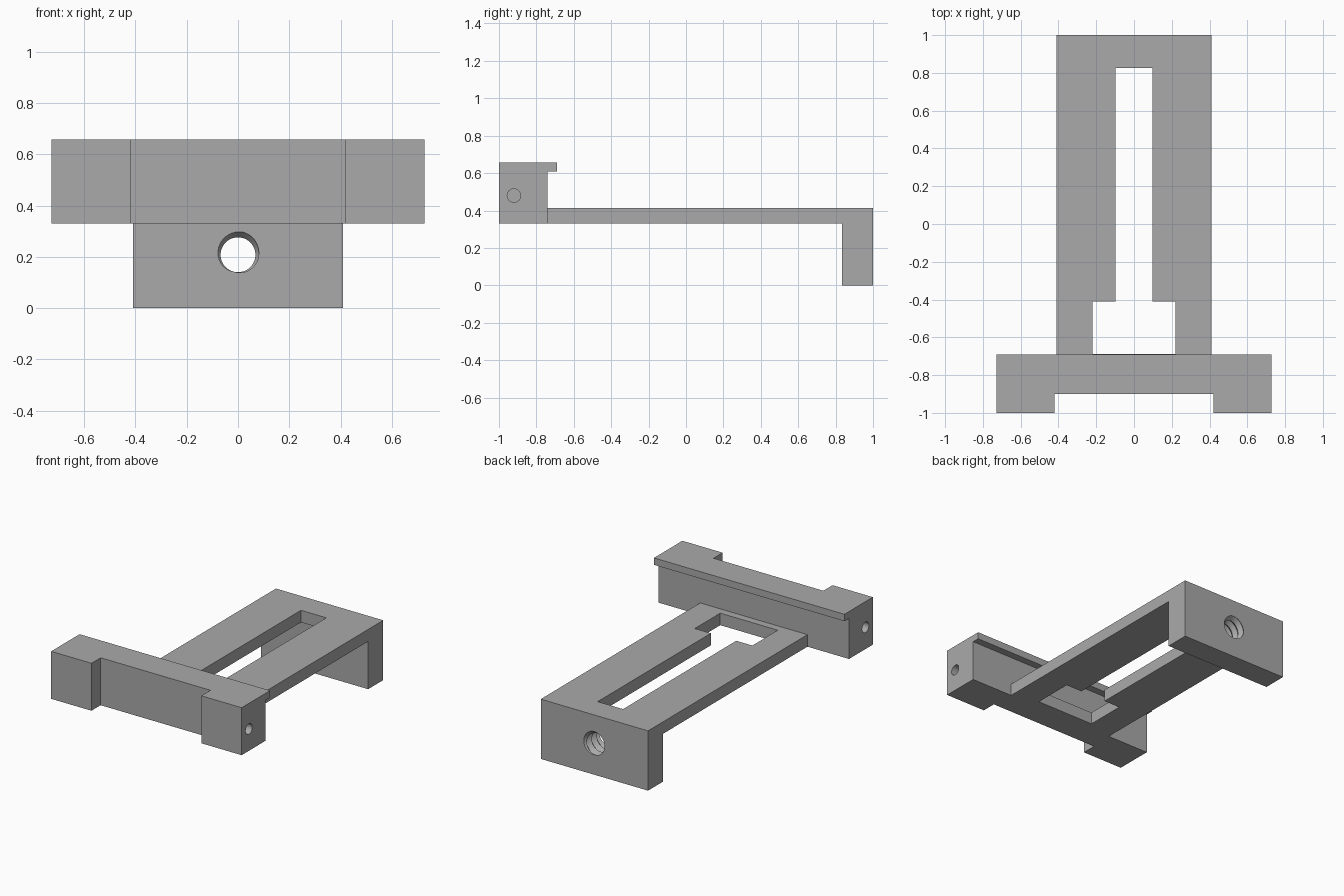
import bpy, bmesh, math
from mathutils import Matrix

if "Cube" in bpy.data.objects:
    bpy.data.objects.remove(bpy.data.objects["Cube"])

grey = bpy.data.materials.new("plain grey")
grey.diffuse_color = (0.4, 0.4, 0.4, 1)
grey.use_nodes = True
grey.node_tree.nodes["Principled BSDF"].inputs["Base Color"].default_value = grey.diffuse_color


def make_object(name, bm):
    bmesh.ops.recalc_face_normals(bm, faces=bm.faces[:])
    mesh = bpy.data.meshes.new(name)
    bm.to_mesh(mesh)
    bm.free()
    mesh.materials.append(grey)
    obj = bpy.data.objects.new(name, mesh)
    bpy.context.collection.objects.link(obj)
    return obj


def extrude(name, points, direction):
    """Prism from a planar outline swept along a direction."""
    bm = bmesh.new()
    face = bm.faces.new([bm.verts.new(p) for p in points])
    new = bmesh.ops.extrude_face_region(bm, geom=[face], use_keep_orig=True)["geom"]
    bmesh.ops.translate(bm, vec=direction,
                        verts=[v for v in new if isinstance(v, bmesh.types.BMVert)])
    return make_object(name, bm)


def cut(obj, cutter):
    """Subtract the cutter, bake the result and remove the cutter."""
    cutter.hide_render = True
    mod = obj.modifiers.new("cut", 'BOOLEAN')
    mod.operation = 'DIFFERENCE'
    mod.solver = 'EXACT'
    mod.object = cutter
    bpy.context.view_layer.update()
    deps = bpy.context.evaluated_depsgraph_get()
    mesh = bpy.data.meshes.new_from_object(obj.evaluated_get(deps))
    obj.modifiers.clear()
    obj.data = mesh
    bpy.data.objects.remove(cutter)


def thread_cutter(y_start, turns, pitch, r_min, r_max, zc, phase, n=40):
    """Right-handed V-thread solid along y; odd rows are the groove bottoms."""
    bm = bmesh.new()
    rows = turns * 2 + 1
    grid = []
    for i in range(n):
        a = 2 * math.pi * i / n + phase
        grid.append([bm.verts.new(((r_max if j % 2 else r_min) * math.sin(a),
                                   y_start + pitch * (i / n + j / 2),
                                   zc + (r_max if j % 2 else r_min) * math.cos(a)))
                     for j in range(rows)])
    for i in range(n):
        for j in range(rows - 1):
            if i < n - 1:
                nxt = grid[i + 1][j:j + 2]
            elif j + 3 < rows:
                nxt = grid[0][j + 2:j + 4]
            else:
                continue
            bm.faces.new((grid[i][j], nxt[0], nxt[1]))
            bm.faces.new((grid[i][j], nxt[1], grid[i][j + 1]))
    # close both ends with fans to points on the axis
    y_end = y_start + pitch * (turns + 1)
    lower = [c[0] for c in grid] + [grid[0][2], grid[0][1]]
    upper = [c[-1] for c in grid] + [grid[-1][-2], grid[-1][-3]]
    for loop, y in ((lower, y_start - pitch), (upper, y_end + pitch)):
        tip = bm.verts.new((0, y, zc))
        for k in range(len(loop)):
            bm.faces.new((loop[k], loop[(k + 1) % len(loop)], tip))
    return make_object("thread_cutter", bm)


# slotted plate with the down-turned mounting leg
W = 0.41
side = [(-0.74, 0.33), (0.835, 0.33), (0.835, 0), (1, 0), (1, 0.413), (-0.74, 0.413)]
bracket = extrude("slotted_bracket", [(-W, y, z) for y, z in side], (2 * W, 0, 0))

# keyhole-shaped slot, wide next to the head
half = [(0.22, -0.688), (0.22, -0.41), (0.097, -0.41), (0.097, 0.826)]
slot = half + [(-x, y) for x, y in reversed(half)]
cut(bracket, extrude("slot_cutter", [(x, y, 0.3) for x, y in slot], (0, 0, 0.2)))

# threaded mounting hole: groove bottom at the top of the inner leg face
pitch = 0.055
cut(bracket, thread_cutter(0.835 - 2.5 * pitch, 7, pitch, 0.068, 0.091, 0.208, 0.2))

# cross head with rear lip
H = 0.728
head_side = [(-1, 0.33), (-0.74, 0.33), (-0.74, 0.61), (-0.69, 0.61), (-0.69, 0.658), (-1, 0.658)]
head = extrude("cross_head", [(-H, y, z) for y, z in head_side], (2 * H, 0, 0))

# front recess between the end blocks
recess = [(-0.42, -1.1), (0.42, -1.1), (0.42, -0.9), (-0.42, -0.9)]
cut(head, extrude("recess_cutter", [(x, y, 0.2) for x, y in recess], (0, 0, 0.6)))

# blind holes in both ends
for s in (-1, 1):
    bm = bmesh.new()
    bmesh.ops.create_cone(bm, cap_ends=True, segments=32, radius1=0.036, radius2=0.036, depth=0.4,
                          matrix=Matrix.Translation((s * H, -0.92, 0.48)) @ Matrix.Rotation(math.pi / 2, 4, 'Y'))
    cut(head, make_object("end_hole_cutter", bm))

# smooth the round holes only, keep all edges sharp
for obj in (bracket, head):
    bpy.ops.object.select_all(action='DESELECT')
    obj.select_set(True)
    bpy.context.view_layer.objects.active = obj
    bpy.ops.object.shade_smooth_by_angle(angle=math.radians(25))
